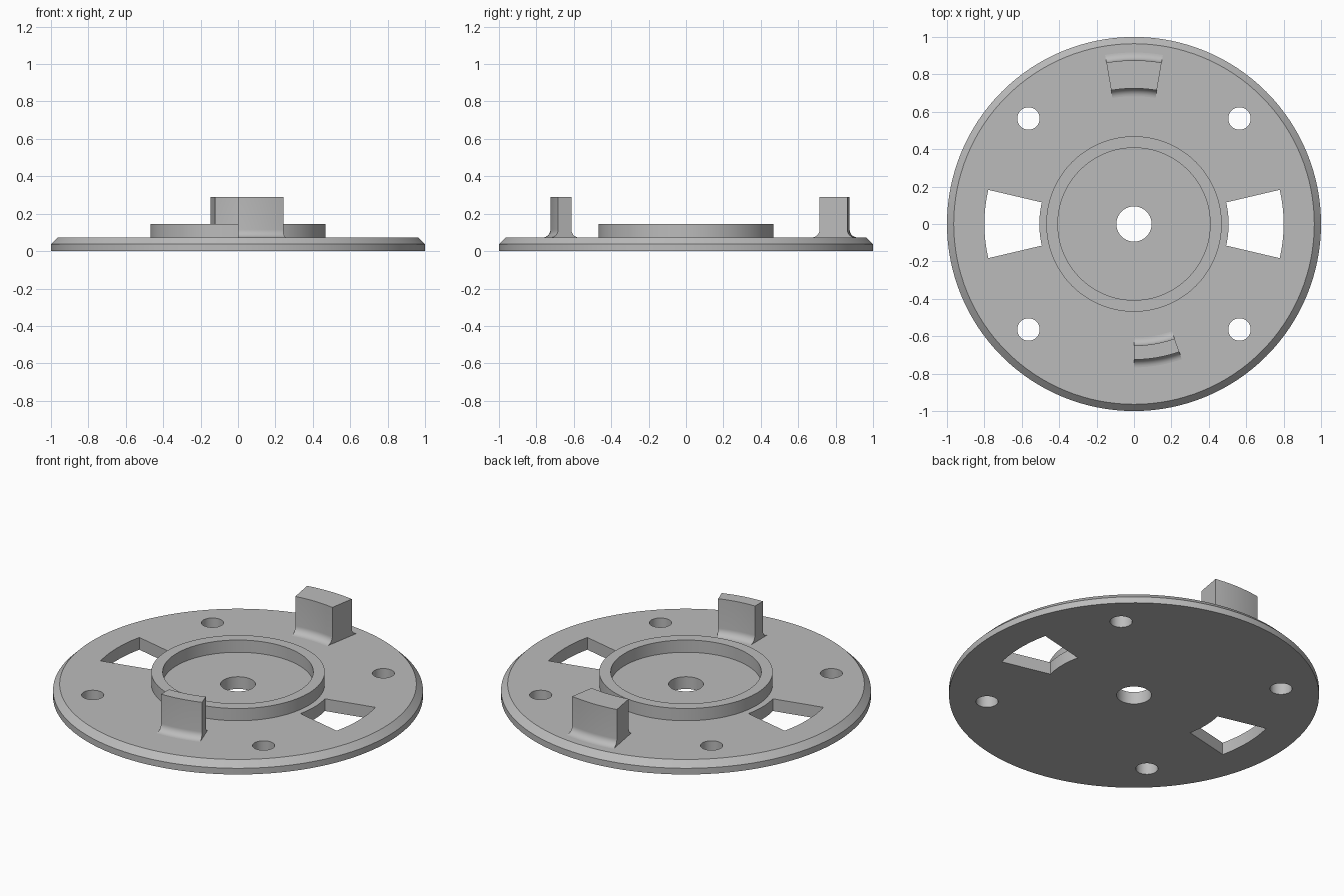
import bpy
import bmesh
from math import pi, sin, cos, radians

if "Cube" in bpy.data.objects:
    bpy.data.objects.remove(bpy.data.objects["Cube"], do_unlink=True)

grey = bpy.data.materials.new("plain_grey")
grey.use_nodes = True
grey.diffuse_color = (0.5, 0.5, 0.5, 1)
grey.node_tree.nodes["Principled BSDF"].inputs["Base Color"].default_value = (0.5, 0.5, 0.5, 1)

PLATE_TOP = 0.073


def sweep(bm, profile, start, end, steps):
    """Sweep a closed (radius, height) profile about z; a full turn closes on itself."""
    full = end - start > 359
    rings = []
    for i in range(steps if full else steps + 1):
        a = radians(start + (end - start) * i / steps)
        rings.append([bm.verts.new((r * cos(a), r * sin(a), z)) for r, z in profile])
    n = len(profile)
    for i in range(steps):
        a, b = rings[i], rings[(i + 1) % len(rings)]
        for j in range(n):
            k = (j + 1) % n
            bm.faces.new((a[j], a[k], b[k], b[j]))
    if not full:
        bm.faces.new(rings[0])
        bm.faces.new(rings[-1])


def finish(bm, name):
    bmesh.ops.recalc_face_normals(bm, faces=bm.faces)
    mesh = bpy.data.meshes.new(name)
    bm.to_mesh(mesh)
    bm.free()
    mesh.materials.append(grey)
    obj = bpy.data.objects.new(name, mesh)
    bpy.context.collection.objects.link(obj)
    return obj


def smooth(obj):
    bpy.ops.object.select_all(action='DESELECT')
    obj.select_set(True)
    bpy.context.view_layer.objects.active = obj
    bpy.ops.object.shade_smooth_by_angle(angle=radians(30))


# Chamfered plate with raised ring and centre bore, turned as one profile
bm = bmesh.new()
sweep(bm, [(0.094, 0), (1, 0), (1, 0.037), (0.964, PLATE_TOP), (0.469, PLATE_TOP),
           (0.469, 0.146), (0.407, 0.146), (0.407, PLATE_TOP), (0.094, PLATE_TOP)],
      0, 360, 128)
plate = finish(bm, "plate")

# Cutter: two side slots and four bolt holes
bm = bmesh.new()
for centre in (0, 180):
    sweep(bm, [(0.506, -0.1), (0.8, -0.1), (0.8, 0.12), (0.506, 0.12)],
          centre - 13.2, centre + 13.2, 12)
for sx in (-1, 1):
    for sy in (-1, 1):
        made = bmesh.ops.create_cone(bm, cap_ends=True, segments=48,
                                     radius1=0.06, radius2=0.06, depth=0.4)
        bmesh.ops.translate(bm, verts=made["verts"], vec=(sx * 0.564, sy * 0.564, 0))
cutter = finish(bm, "opening_cutter")
cut = plate.modifiers.new("openings", 'BOOLEAN')
cut.operation = 'DIFFERENCE'
cut.solver = 'EXACT'
cut.object = cutter
bpy.context.view_layer.objects.active = plate
bpy.ops.object.modifier_apply(modifier=cut.name)
bpy.data.objects.remove(cutter, do_unlink=True)
smooth(plate)


# Upright curved tabs, filleted into the plate on their inner and outer sides
def tab(name, inner, outer, start, end, fillet=0.042, top=0.29):
    arc = [i / 8 * pi / 2 for i in range(9)]
    curve = [(fillet * (1 - sin(a)), fillet * (1 - cos(a))) for a in arc]
    base = 0.05
    profile = [(inner - fillet, base)]
    profile += [(inner - dr, PLATE_TOP + dz) for dr, dz in curve]
    profile += [(inner, top), (outer, top)]
    profile += [(outer + dr, PLATE_TOP + dz) for dr, dz in reversed(curve)]
    profile += [(outer + fillet, base)]
    bm = bmesh.new()
    sweep(bm, profile, start, end, 10)
    smooth(finish(bm, name))


tab("back_tab", 0.725, 0.875, 80.3, 99.7)
tab("front_tab", 0.65, 0.725, 270, 289.5)
